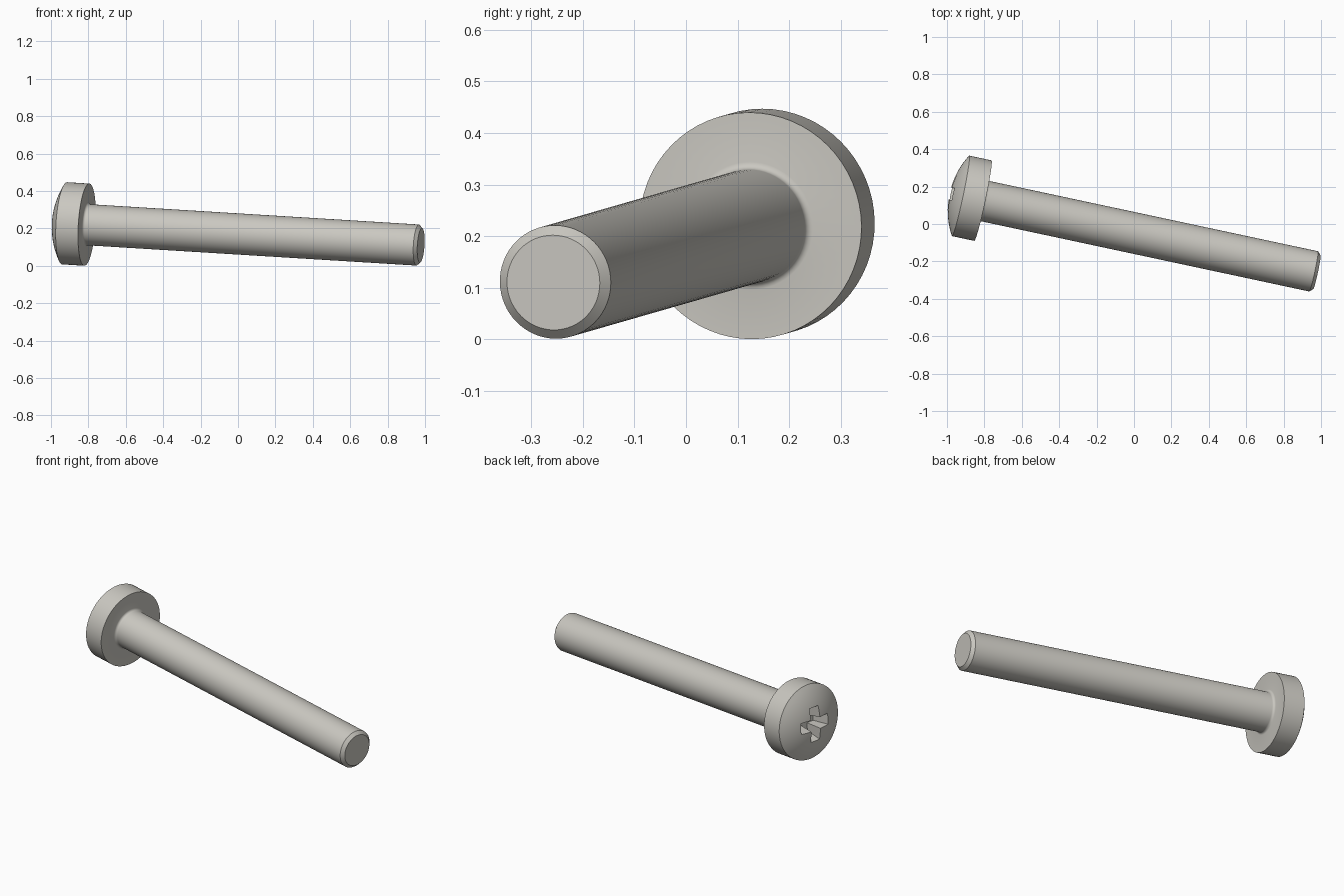
import bpy, bmesh, math
from mathutils import Matrix, Vector

cube = bpy.data.objects.get("Cube")
if cube:
    bpy.data.objects.remove(cube, do_unlink=True)

SIDES = 64
HEAD_R, SHAFT_R, TIP_R = 0.22, 0.11, 0.092
RIM, CROWN = 0.122, 0.182          # heights above the head's underside
FILLET = 0.014

# Placement: local origin at the head's underside, local z towards the tip
under = Vector((-0.808, 0.125, 0.22))
tip = Vector((0.978, -0.257, 0.11))
length = (tip - under).length
axis = (tip - under).normalized()
side = Vector((0, 0, 1)).cross(axis).normalized()
up = axis.cross(side)
place = Matrix.Translation(under) @ Matrix((side, up, axis)).transposed().to_4x4()

steel = bpy.data.materials.new("light warm grey steel")
steel.use_nodes = True
colour = (0.59, 0.575, 0.53, 1)
steel.diffuse_color = colour
steel.node_tree.nodes["Principled BSDF"].inputs["Base Color"].default_value = colour


def make_object(name, bm):
    bmesh.ops.recalc_face_normals(bm, faces=bm.faces)
    mesh = bpy.data.meshes.new(name)
    bm.to_mesh(mesh)
    bm.free()
    mesh.materials.append(steel)
    obj = bpy.data.objects.new(name, mesh)
    bpy.context.collection.objects.link(obj)
    obj.matrix_world = place
    return obj


def lathe(name, profile):
    """Revolve (radius, height) points about local z."""
    bm = bmesh.new()
    verts = [bm.verts.new((r, 0, z)) for r, z in profile]
    edges = [bm.edges.new(pair) for pair in zip(verts, verts[1:])]
    bmesh.ops.spin(bm, geom=verts + edges, cent=(0, 0, 0), axis=(0, 0, 1),
                   angle=math.tau, steps=SIDES)
    bmesh.ops.remove_doubles(bm, verts=bm.verts, dist=0.0002)
    return make_object(name, bm)


# Domed head, neck fillet, plain shank and chamfered tip in one profile
rise = CROWN - RIM
dome_r = (HEAD_R ** 2 + rise ** 2) / (2 * rise)
spread = math.asin(HEAD_R / dome_r)
profile = []
for i in range(11):
    a = spread * i / 10
    profile.append((dome_r * math.sin(a), -CROWN + dome_r * (1 - math.cos(a))))
profile.append((HEAD_R, 0))
for i in range(5):
    a = math.pi / 2 * i / 4
    profile.append((SHAFT_R + FILLET * (1 - math.sin(a)), FILLET * (1 - math.cos(a))))
profile += [(SHAFT_R, length - 0.018), (TIP_R, length), (0, length)]
screw = lathe("screw_body", profile)


def cross(reach, half):
    """Outline of a plus sign, one arm at a time."""
    arm = [(half, half), (reach, half), (reach, -half)]
    points = []
    for k in range(4):
        turn = Matrix.Rotation(-k * math.pi / 2, 2)
        points += [turn @ Vector(p) for p in arm]
    return points


# Tapered cross recess cut into the dome
bm = bmesh.new()
rings = []
for reach, half, z in ((0.115, 0.037, -CROWN - 0.03), (0.07, 0.024, -CROWN + 0.1)):
    rings.append([bm.verts.new((p.x, p.y, z)) for p in cross(reach, half)])
for ring in rings:
    bm.faces.new(ring)
for i in range(12):
    j = (i + 1) % 12
    bm.faces.new((rings[0][i], rings[0][j], rings[1][j], rings[1][i]))
cutter = make_object("recess_cutter", bm)
cutter.hide_render = True

cut = screw.modifiers.new("cross recess", 'BOOLEAN')
cut.operation = 'DIFFERENCE'
cut.solver = 'EXACT'
cut.object = cutter

bpy.ops.object.select_all(action='DESELECT')
screw.select_set(True)
bpy.context.view_layer.objects.active = screw
bpy.ops.object.modifier_apply(modifier=cut.name)
bpy.data.objects.remove(cutter, do_unlink=True)
bpy.ops.object.shade_smooth_by_angle(angle=math.radians(25))
